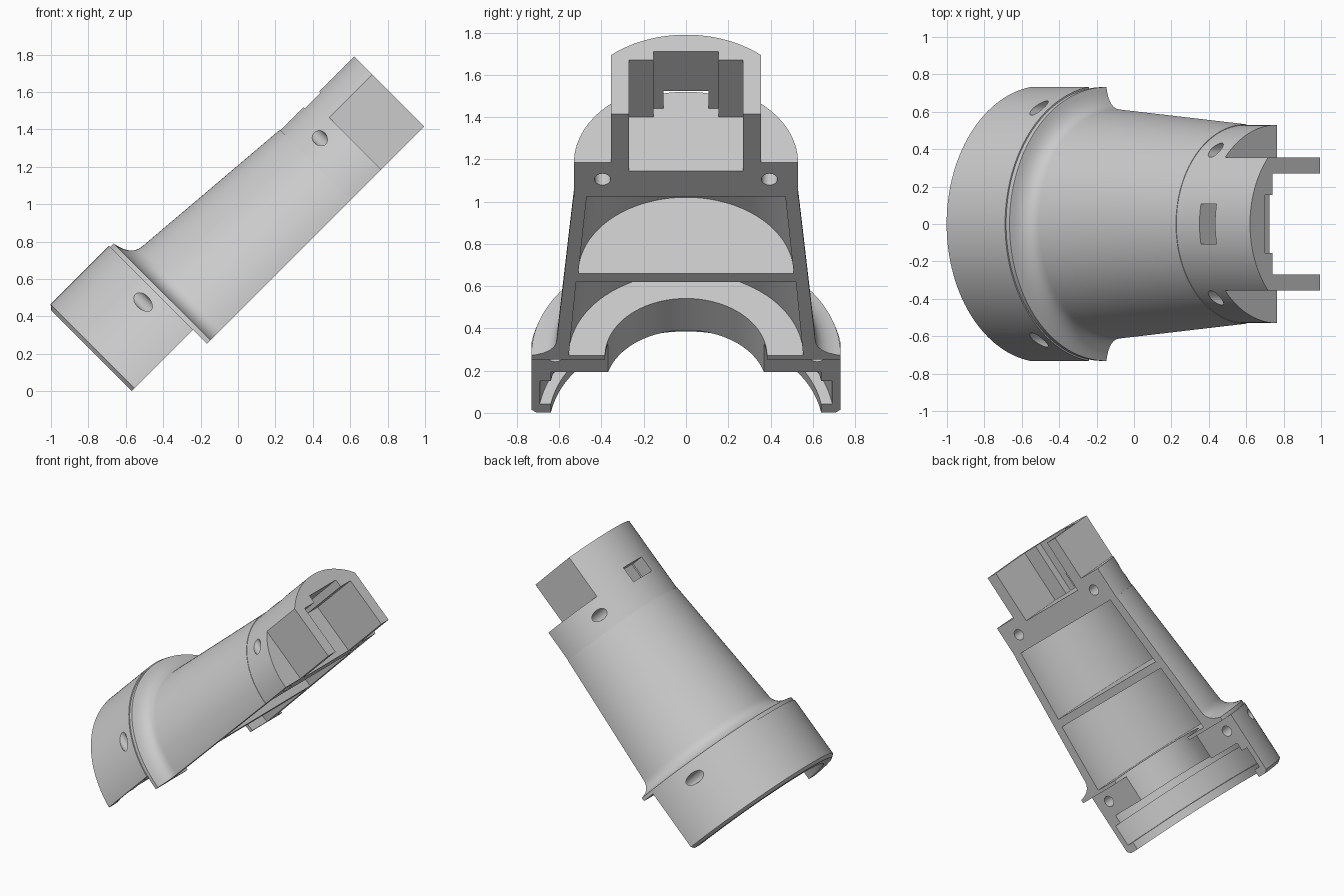
import bpy, bmesh, math
from mathutils import Matrix, Vector

cube = bpy.data.objects.get("Cube")
if cube:
    bpy.data.objects.remove(cube, do_unlink=True)

# Local frame: X along the barrel axis, Y across, Z away from the split plane
SEGMENTS = 128
AXIS_OFFSET = 0.297
S = math.sqrt(0.5)


def make_object(name, bm):
    bmesh.ops.recalc_face_normals(bm, faces=bm.faces)
    mesh = bpy.data.meshes.new(name)
    bm.to_mesh(mesh)
    bm.free()
    obj = bpy.data.objects.new(name, mesh)
    bpy.context.collection.objects.link(obj)
    return obj


def lathe(name, profile):
    """Closed solid of revolution about X from (position, radius) points."""
    bm = bmesh.new()
    rings = []
    for u, r in profile:
        ring = []
        for i in range(SEGMENTS):
            a = 2 * math.pi * (i + 0.5) / SEGMENTS
            ring.append(bm.verts.new((u, r * math.cos(a), r * math.sin(a))))
        rings.append(ring)
    for a, b in zip(rings, rings[1:]):
        for i in range(SEGMENTS):
            j = (i + 1) % SEGMENTS
            bm.faces.new((a[i], a[j], b[j], b[i]))
    bm.faces.new(rings[0])
    bm.faces.new(rings[-1])
    return make_object(name, bm)


def box(name, x, y, z):
    bm = bmesh.new()
    bmesh.ops.create_cube(bm, size=1)
    for v in bm.verts:
        v.co = Vector([lo + (c + 0.5) * (hi - lo)
                       for c, (lo, hi) in zip(v.co, (x, y, z))])
    return make_object(name, bm)


def drill(name, u, y, radius):
    bm = bmesh.new()
    bmesh.ops.create_cone(bm, cap_ends=True, segments=32, radius1=radius,
                          radius2=radius, depth=3,
                          matrix=Matrix.Translation((u, y, 0)))
    return make_object(name, bm)


def cut(target, cutter):
    cutter.hide_render = True
    mod = target.modifiers.new("cut", 'BOOLEAN')
    mod.operation = 'DIFFERENCE'
    mod.solver = 'EXACT'
    mod.object = cutter
    bpy.context.view_layer.objects.active = target
    bpy.ops.object.modifier_apply(modifier=mod.name)
    bpy.data.objects.remove(cutter, do_unlink=True)


# Outer body: chamfered cup, thin flange, fillet, tapered barrel, straight collar
shell = lathe("half_shell", [
    (-0.40, 0.715), (-0.38, 0.74), (0.062, 0.74), (0.062, 0.732),
    (0.088, 0.732), (0.094, 0.705), (0.104, 0.675), (0.12, 0.648),
    (0.14, 0.628), (0.165, 0.616), (0.19, 0.612), (1.147, 0.533),
    (1.147, 0.53), (1.704, 0.53)])

# Split plane, with the cup trimmed a little higher
cut(shell, box("split_cutter", (-1, 3), (-2, 2), (-2, 0)))
cut(shell, box("cup_trim_cutter", (-1, 0.062), (-2, 2), (-1, 0.105)))

# Two barrel cavities separated by a bulkhead
cut(shell, lathe("lower_cavity", [(0.086, 0.555), (0.58, 0.52)]))
cut(shell, lathe("upper_cavity", [(0.636, 0.51), (1.152, 0.47)]))

# Cup recess with ring groove, and the bore into the barrel
cut(shell, lathe("cup_recess", [
    (-0.6, 0.648), (-0.343, 0.648), (-0.343, 0.70),
    (-0.188, 0.70), (-0.188, 0.648), (-0.127, 0.648)]))
cut(shell, lathe("bore", [(-0.3, 0.383), (0.3, 0.383)]))

# Stepped end pocket and the latch slot through the wall
cut(shell, box("end_pocket", (1.322, 2), (-0.27, 0.27), (-1, 0.361)))
cut(shell, box("pocket_step", (1.322, 2), (-0.155, 0.155), (-1, 0.417)))
cut(shell, box("latch_slot", (1.322, 1.44), (-0.107, 0.107), (0.2, 1)))

# Flattened end sides and screw holes, mirrored
for side in (-1, 1):
    cut(shell, box("side_flat", (1.379, 2),
                   sorted((side * 0.355, side * 1.0)), (-1, 1)))
    cut(shell, drill("cup_screw_hole", -0.022, side * 0.62, 0.038))
    cut(shell, drill("collar_screw_hole", 1.266, side * 0.395, 0.038))

# Tilt the axis by 45 degrees into place
shell.data.transform(Matrix((
    (S, 0, -S, -S * AXIS_OFFSET),
    (0, 1, 0, 0),
    (S, 0, S, S * AXIS_OFFSET),
    (0, 0, 0, 1))))

# Grey plastic
grey = bpy.data.materials.new("light_grey")
grey.use_nodes = True
colour = (0.6, 0.6, 0.6, 1)
grey.diffuse_color = colour
grey.node_tree.nodes["Principled BSDF"].inputs["Base Color"].default_value = colour
shell.data.materials.clear()
shell.data.materials.append(grey)

bpy.ops.object.select_all(action='DESELECT')
shell.select_set(True)
bpy.context.view_layer.objects.active = shell
bpy.ops.object.shade_smooth_by_angle(angle=math.radians(30))
